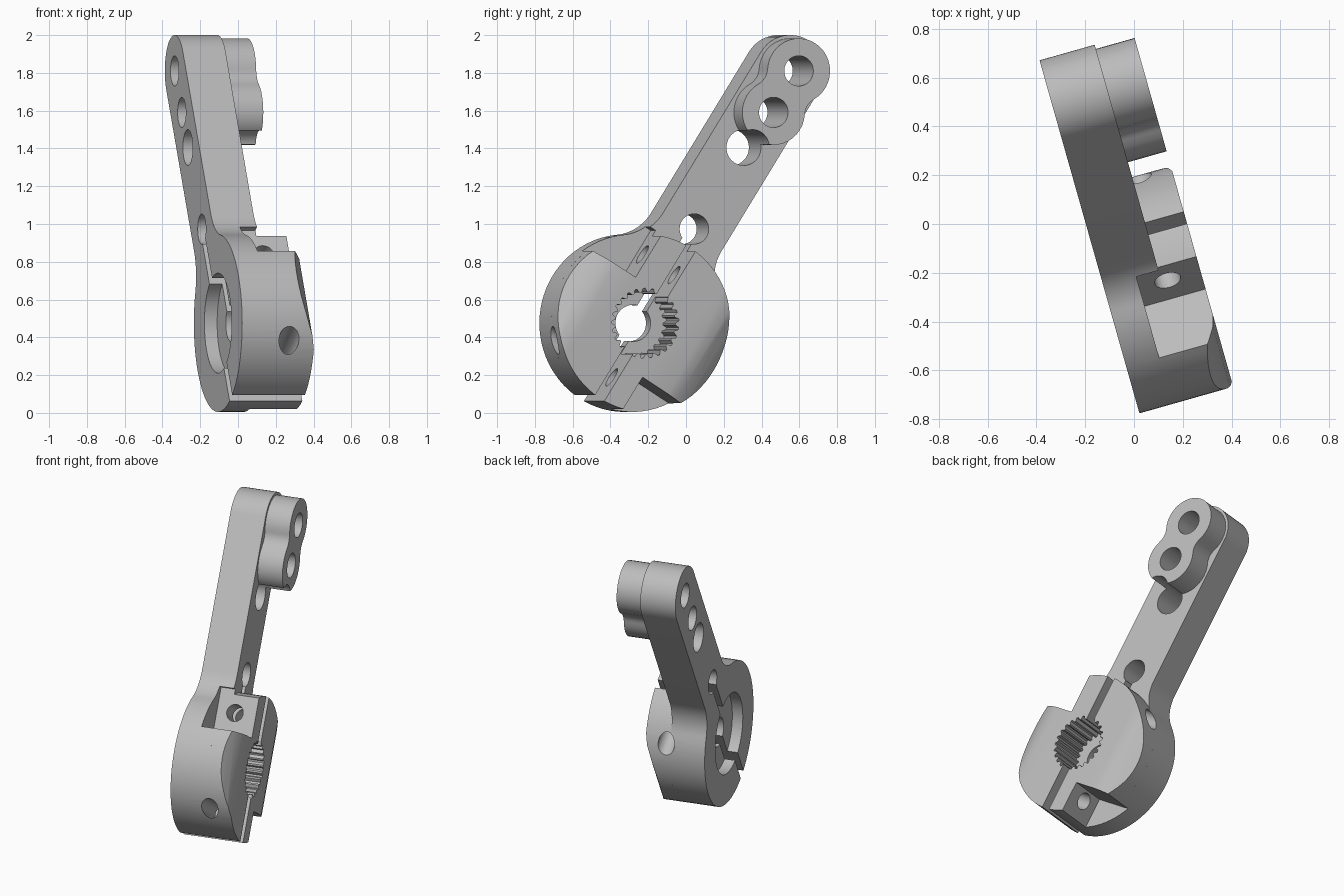
import bpy, bmesh
from math import sin, cos, pi, radians, hypot, atan2, sqrt
from mathutils import Matrix, Vector

if "Cube" in bpy.data.objects:
    bpy.data.objects.remove(bpy.data.objects["Cube"])

# Material
metal = bpy.data.materials.new("grey_metal")
metal.use_nodes = True
GREY = (0.5, 0.5, 0.5, 1)
metal.diffuse_color = GREY
metal.node_tree.nodes["Principled BSDF"].inputs["Base Color"].default_value = GREY

# Local frame: x across the arm, y along the arm, z through the thickness
BACK, STEP, FRONT = -0.19, 0.045, 0.21
HUB_R, ARM_R, ARM_LEN, BOSS_GAP = 0.47, 0.19, 1.58, 0.26
YAW, LEAN = radians(15.8), radians(32.3)
side = Vector((-sin(YAW), cos(YAW), 0))
normal = Vector((cos(YAW), sin(YAW), 0))
up = Vector((0, 0, 1))
across = side * cos(LEAN) - up * sin(LEAN)
along = side * sin(LEAN) + up * cos(LEAN)
PLACE = Matrix((across, along, normal)).transposed().to_4x4()
PLACE.translation = side * -0.283 + up * 0.475


def arc(x, y, r, a0, a1, n=24):
    return [(x + r * cos(a0 + (a1 - a0) * i / n), y + r * sin(a0 + (a1 - a0) * i / n))
            for i in range(n + 1)]


def circle(x, y, r, n=40):
    return arc(x, y, r, 0, 2 * pi, n)[:-1]


def rect(x0, y0, x1, y1):
    return [(x0, y0), (x1, y0), (x1, y1), (x0, y1)]


def prism(name, pts, lo, hi, axis="z"):
    """Extrude a profile along one local axis."""
    put = {"z": lambda a, b, c: (a, b, c),
           "y": lambda a, b, c: (a, c, b),
           "x": lambda a, b, c: (c, a, b)}[axis]
    bm = bmesh.new()
    face = bm.faces.new([bm.verts.new(put(a, b, lo)) for a, b in pts])
    top = bmesh.ops.extrude_face_region(bm, geom=[face])["geom"]
    move = Vector(put(0, 0, hi - lo))
    bmesh.ops.translate(bm, vec=move, verts=[v for v in top if isinstance(v, bmesh.types.BMVert)])
    bmesh.ops.remove_doubles(bm, verts=bm.verts, dist=1e-5)
    bmesh.ops.recalc_face_normals(bm, faces=bm.faces)
    mesh = bpy.data.meshes.new(name)
    bm.to_mesh(mesh)
    bm.free()
    mesh.materials.append(metal)
    obj = bpy.data.objects.new(name, mesh)
    bpy.context.collection.objects.link(obj)
    return obj


# Arm plate: rounded tip, filleted neck, round hub
fil = 0.25
fx = ARM_R + fil
fy = sqrt((HUB_R + fil) ** 2 - fx ** 2)
fa = atan2(fy, fx)
outline = (arc(0, ARM_LEN, ARM_R, 0, pi)
           + arc(-fx, fy, fil, 0, -fa, 12)
           + arc(0, 0, HUB_R, pi - fa, 2 * pi + fa, 64)
           + arc(fx, fy, fil, pi + fa, pi, 12))
plate = prism("arm_plate", outline, BACK, STEP)

# Raised hub
hub = prism("clamp_hub", circle(0, 0, HUB_R, 80), STEP, FRONT)

# Tip boss: two lobes with a soft waist
lobe, waist = 0.172, 0.1
wx = sqrt((lobe + waist) ** 2 - (BOSS_GAP / 2) ** 2)
wa = atan2(BOSS_GAP / 2, wx)
low = ARM_LEN - BOSS_GAP
mid = ARM_LEN - BOSS_GAP / 2
boss_shape = (arc(0, ARM_LEN, lobe, -wa, pi + wa)
              + arc(-wx, mid, waist, wa, -wa, 8)
              + arc(0, low, lobe, pi - wa, 2 * pi + wa)
              + arc(wx, mid, waist, pi + wa, pi - wa, 8))
boss = prism("tip_boss", boss_shape, STEP, FRONT)

# Cutters: arm holes and centre bore
cutters = [prism("cut_hole", circle(0, y, r), -1, 1)
           for y, r in ((ARM_LEN, 0.08), (low, 0.08), (1.1, 0.095), (0.59, 0.08), (0, 0.097))]

# Splined socket and rear recess
teeth = 25
spline = []
for i in range(teeth):
    for k, r in enumerate((0.165, 0.165, 0.185, 0.185)):
        a = 2 * pi * (i + k / 4) / teeth
        spline.append((r * cos(a), r * sin(a)))
cutters.append(prism("cut_spline", spline, -0.03, 1))
cutters.append(prism("cut_recess", circle(0, 0, 0.265, 48), -1, -0.12))

# Clamp slit, screw head pockets, screw holes
cutters.append(prism("cut_slit", rect(-0.03, -1, 0.03, 0.58), -1, 1))
cutters.append(prism("cut_upper_pocket", rect(-1, 0.177, -0.175, 0.47), -0.05, 1))
cutters.append(prism("cut_lower_pocket", rect(0.14, -1, 1, -0.25), -0.05, 1))
cutters.append(prism("cut_upper_screw", circle(0.32, 0.07, 0.055, 24), -0.3, 1, "x"))
cutters.append(prism("cut_lower_screw", circle(-0.32, 0.07, 0.055, 24), -1, 0.3, "x"))

# Rounded chamfer on both flanks of the hub
slope = [(0.3, 0.211), (0.36, 0.197), (0.42, 0.165), (0.52, 0.1), (0.52, 0.4), (0.3, 0.4)]
for s in (-1, 1):
    cutters.append(prism("cut_chamfer", [(s * a, b) for a, b in slope], -0.8, 0.8, "y"))

# Cut each part, place it and shade it
for part in (plate, hub, boss):
    for cutter in cutters:
        if part is boss and cutter.name.split(".")[0] != "cut_hole":
            continue
        if part is not hub and "chamfer" in cutter.name:
            continue
        mod = part.modifiers.new("cut", "BOOLEAN")
        mod.operation, mod.solver, mod.object = "DIFFERENCE", "EXACT", cutter
    bpy.context.view_layer.update()
    graph = bpy.context.evaluated_depsgraph_get()
    mesh = bpy.data.meshes.new_from_object(part.evaluated_get(graph))
    part.modifiers.clear()
    part.data = mesh
    mesh.transform(PLACE)
    bpy.ops.object.select_all(action="DESELECT")
    part.select_set(True)
    bpy.context.view_layer.objects.active = part
    bpy.ops.object.shade_smooth_by_angle(angle=radians(25))

for cutter in cutters:
    bpy.data.objects.remove(cutter)
